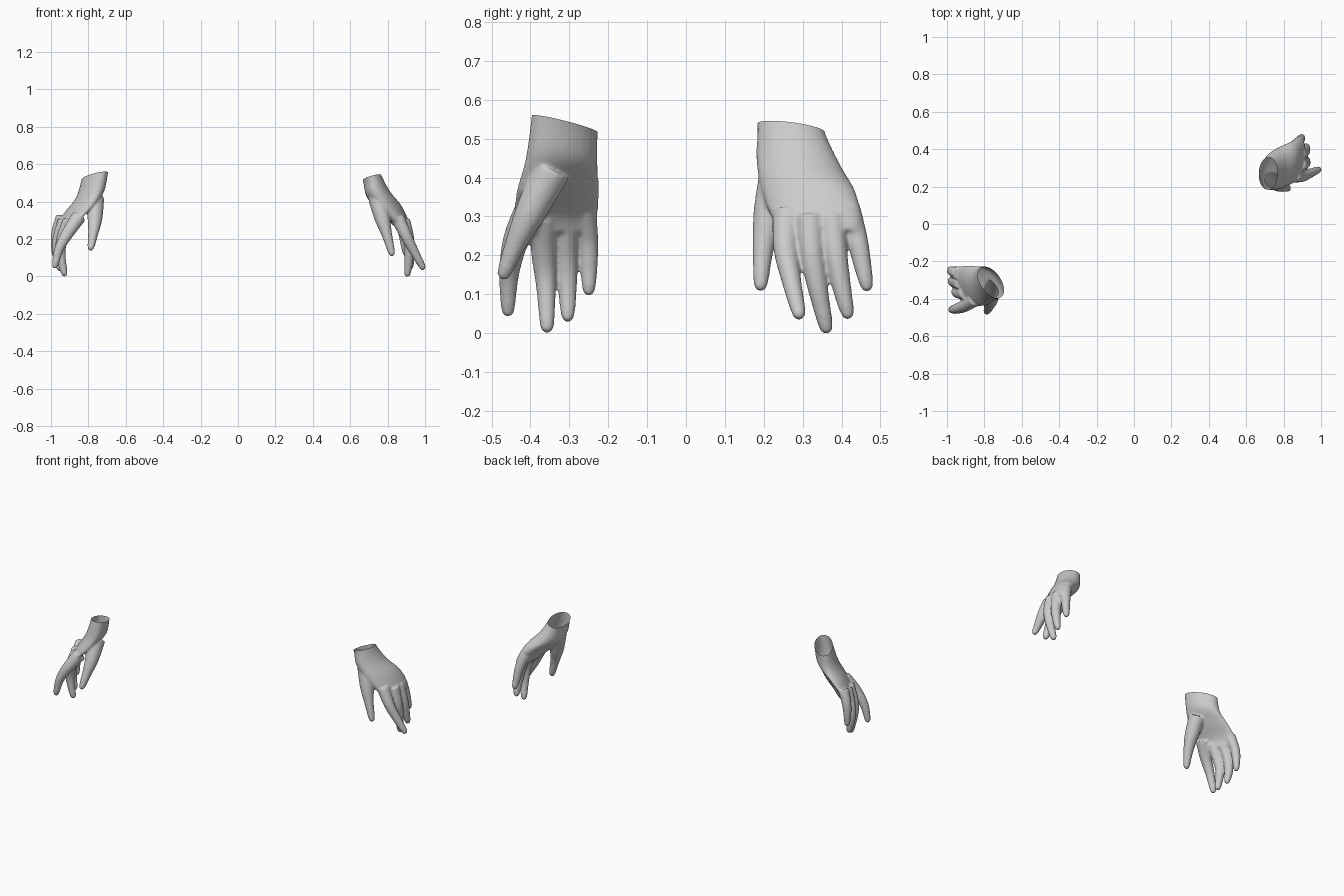
import bpy, bmesh, math
from mathutils import Vector as V

if "Cube" in bpy.data.objects:
    bpy.data.objects.remove(bpy.data.objects["Cube"])


def spline(rows, steps=5):
    """Catmull-Rom interpolation through rows of numbers."""
    out, n = [], len(rows)
    for i in range(n - 1):
        a, b, c, d = (rows[max(0, min(n - 1, i + k))] for k in (-1, 0, 1, 2))
        for s in range(steps):
            t = s / steps
            out.append([0.5 * (2 * q + (r - p) * t + (2 * p - 5 * q + 4 * r - u) * t * t
                               + (3 * q - p - 3 * r + u) * t ** 3) for p, q, r, u in zip(a, b, c, d)])
    return out + [list(rows[-1])]


def loft(bm, rings, n=24):
    """Closed tube through elliptical rings (centre, half width, half thickness)."""
    loops = []
    for c, w, t in rings:
        loops.append([bm.verts.new(c + w * math.cos(a) + t * math.sin(a))
                      for a in (2 * math.pi * k / n for k in range(n))])
    for l0, l1 in zip(loops, loops[1:]):
        for k in range(n):
            bm.faces.new((l0[k], l0[(k + 1) % n], l1[(k + 1) % n], l1[k]))
    bm.faces.new(loops[0][::-1])
    bm.faces.new(loops[-1])


def finger(bm, pts):
    """Tapered round finger through (x, y, z, radius) with a domed tip."""
    rows = spline(pts)
    tip, r = V(rows[-1][:3]), rows[-1][3]
    d = (tip - V(rows[-2][:3])).normalized()
    base = tip - d * r
    rows = [p for p in rows if (V(p[:3]) - tip).length > r * 1.3]
    for k in range(6):
        a = math.radians(k * 17)
        rows.append([*(base + d * r * math.sin(a)), r * math.cos(a)])
    rings = []
    for i, p in enumerate(rows):
        ax = V(rows[min(i + 1, len(rows) - 1)][:3]) - V(rows[max(i - 1, 0)][:3])
        w = ax.cross(V((1, 0, 0))).normalized()
        t = ax.cross(w).normalized()
        rings.append((V(p[:3]), w * p[3], t * p[3]))
    loft(bm, rings, 16)


def hand(name, palm, fingers):
    bm = bmesh.new()
    # palm, run past the wrist so it can be cut open
    first = [2 * a - b if i < 3 else a for i, (a, b) in enumerate(zip(palm[0], palm[1]))]
    rows = spline([first] + palm)
    loft(bm, [(V(r[:3]), V(r[3:6]), V(r[6:])) for r in rows])
    for f in fingers:
        finger(bm, f)
    bmesh.ops.recalc_face_normals(bm, faces=bm.faces)
    mesh = bpy.data.meshes.new(name)
    bm.to_mesh(mesh)
    ob = bpy.data.objects.new(name, mesh)
    bpy.context.collection.objects.link(ob)
    # blend the parts into one skin
    rm = ob.modifiers.new("blend", 'REMESH')
    rm.mode, rm.voxel_size = 'VOXEL', 0.005
    sm = ob.modifiers.new("soften", 'SMOOTH')
    sm.factor, sm.iterations = 0.5, 14
    dg = bpy.context.evaluated_depsgraph_get()
    skin = bpy.data.meshes.new_from_object(ob.evaluated_get(dg))
    ob.modifiers.clear()
    # open wrist
    c, w, t = V(palm[0][:3]), V(palm[0][3:6]), V(palm[0][6:])
    nrm = w.cross(t).normalized()
    if nrm.z < 0:
        nrm = -nrm
    bm.clear()
    bm.from_mesh(skin)
    bmesh.ops.bisect_plane(bm, geom=bm.verts[:] + bm.edges[:] + bm.faces[:],
                           plane_co=c, plane_no=nrm, clear_outer=True)
    for f in bm.faces:
        f.smooth = True
    bm.to_mesh(skin)
    bm.free()
    ob.data = skin


# palm rows: centre, half width, half thickness; fingers: x, y, z, radius
hand("right_hand",
     [(-.765, -.312, .538, -.055, .08, -.023, .045, .03, 0),
      (-.79, -.32, .44, -.05, .088, -.01, .055, .03, .01),
      (-.845, -.33, .365, -.055, .103, 0, .05, .03, .02),
      (-.91, -.335, .29, -.05, .108, 0, .035, .015, .02),
      (-.925, -.335, .25, -.045, .098, 0, .024, .01, .01)],
     [[(-.765, -.345, .42, .05), (-.765, -.4, .31, .04), (-.775, -.44, .225, .027), (-.79, -.474, .138, .018)],
      [(-.85, -.4, .32, .04), (-.905, -.437, .24, .034), (-.955, -.455, .15, .026), (-.982, -.458, .042, .017)],
      [(-.9, -.37, .3, .036), (-.94, -.366, .2, .032), (-.948, -.36, .12, .026), (-.925, -.357, 0, .018)],
      [(-.93, -.315, .3, .034), (-.962, -.309, .2, .03), (-.968, -.305, .12, .025), (-.95, -.304, .028, .017)],
      [(-.94, -.265, .32, .034), (-.97, -.253, .24, .028), (-.978, -.25, .17, .023), (-.976, -.25, .095, .016)]])

hand("left_hand",
     [(.717, .27, .528, .005, .087, -.01, .05, -.005, .015),
      (.75, .29, .44, .025, .108, -.01, .057, -.02, .02),
      (.815, .315, .365, .03, .12, 0, .048, -.02, .02),
      (.87, .337, .29, .02, .114, 0, .033, -.015, .02),
      (.89, .342, .26, .015, .1, 0, .024, -.01, .01)],
     [[(.745, .24, .42, .05), (.772, .215, .31, .042), (.797, .199, .22, .028), (.827, .191, .108, .018)],
      [(.855, .26, .31, .038), (.898, .256, .22, .032), (.938, .27, .14, .026), (.995, .294, .036, .018)],
      [(.885, .318, .3, .036), (.912, .324, .2, .031), (.915, .34, .11, .026), (.904, .364, -.002, .018)],
      [(.885, .375, .3, .034), (.91, .386, .2, .03), (.918, .4, .12, .025), (.922, .419, .035, .017)],
      [(.86, .415, .32, .034), (.882, .44, .24, .028), (.892, .455, .17, .023), (.9, .468, .106, .016)]])
